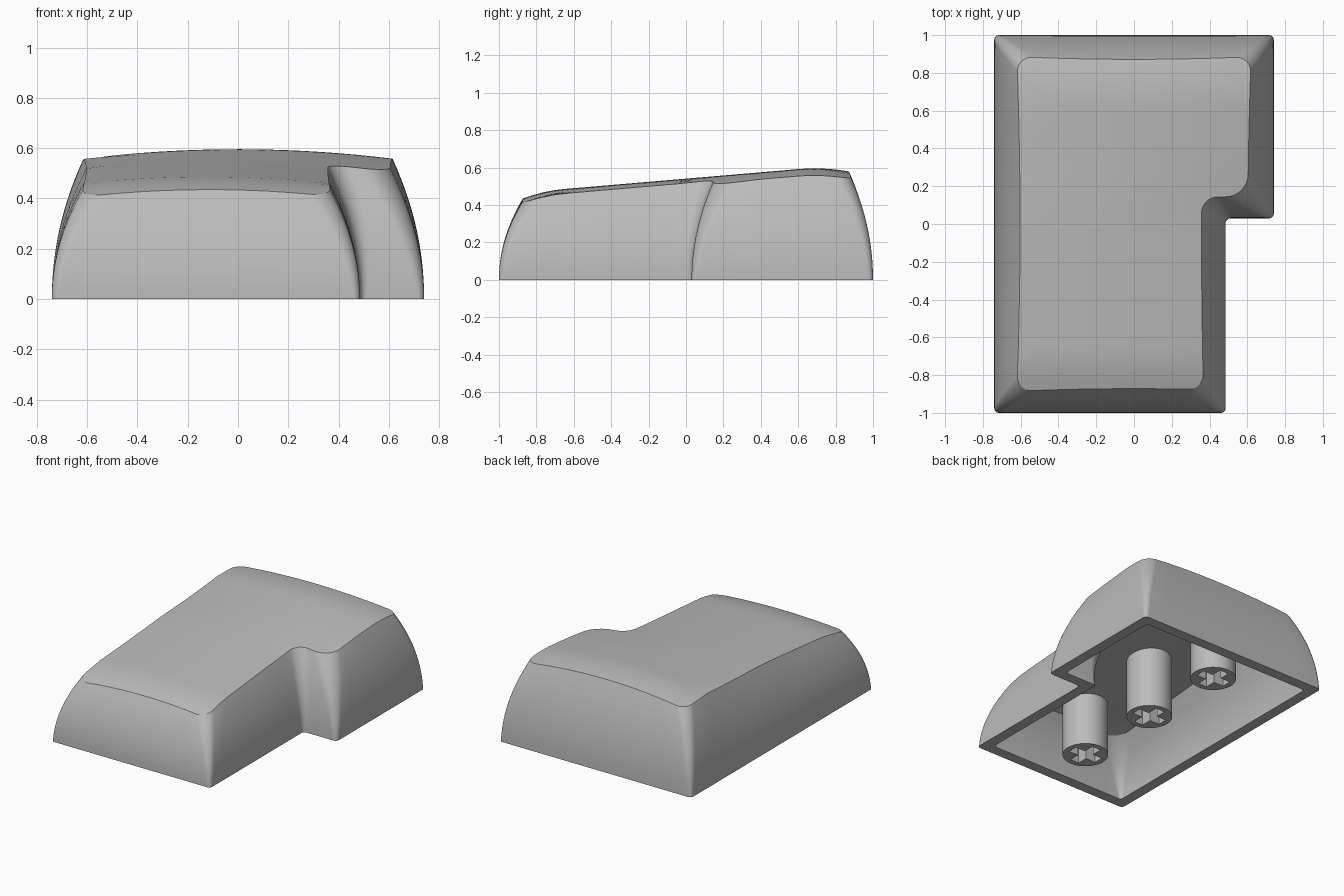
import bpy, bmesh, math
from mathutils import Vector

if "Cube" in bpy.data.objects:
    bpy.data.objects.remove(bpy.data.objects["Cube"])

grey = bpy.data.materials.new("plain_grey")
grey.use_nodes = True
COLOUR = (0.5, 0.5, 0.5, 1)
grey.diffuse_color = COLOUR
grey.node_tree.nodes["Principled BSDF"].inputs["Base Color"].default_value = COLOUR

# L-shaped footprint, counter-clockwise, and the radius each corner grows to
CORNERS = [Vector(p) for p in ((-.74, -1), (.485, -1), (.485, .03), (.74, .03), (.74, 1), (-.74, 1))]
TOP_RADII = (.08, .08, .09, .12, .08, .08)
CENTRE = Vector((-.12, .45))
STEM_X = -.13


def make_object(name, bm):
    bmesh.ops.recalc_face_normals(bm, faces=bm.faces)
    mesh = bpy.data.meshes.new(name)
    bm.to_mesh(mesh)
    bm.free()
    mesh.materials.append(grey)
    obj = bpy.data.objects.new(name, mesh)
    bpy.context.collection.objects.link(obj)
    return obj


def smooth(obj, degrees):
    bpy.ops.object.select_all(action='DESELECT')
    obj.select_set(True)
    bpy.context.view_layer.objects.active = obj
    bpy.ops.object.shade_smooth_by_angle(angle=math.radians(degrees))


def height(p):
    """Crowned top: sloping up to the back, rolled off at both ends."""
    z = .541 + .085 * p.y
    z -= .034 * (max(0, -.65 - p.y) / .23) ** 2
    z -= .038 * (max(0, p.y - .6) / .28) ** 2
    shift = STEM_X * (1 - min(1, max(0, p.y / .4)))
    return z - .1 * (p.x - shift) ** 2


def outline(inset, radii, bow, steps=10):
    """Footprint moved inward, with rounded corners and bowed edges."""
    n = len(CORNERS)
    dirs = [(CORNERS[(i + 1) % n] - CORNERS[i]).normalized() for i in range(n)]
    arcs = []
    for i, corner in enumerate(CORNERS):
        d0, d1, r = dirs[i - 1], dirs[i], radii[i]
        p = corner + inset * (Vector((-d0.y, d0.x)) + Vector((-d1.y, d1.x)))
        c = p - r * d0 + r * d1
        angles = [math.pi / 2 * k / steps for k in range(steps + 1)]
        arcs.append([c - r * d1 * math.cos(a) + r * d0 * math.sin(a) for a in angles])
    points = []
    for i, arc in enumerate(arcs):
        end = arcs[(i + 1) % n][0]
        points += arc + [arc[-1].lerp(end, k / steps) for k in range(1, steps)]
    return [Vector((p.x * (1 - .035 * bow * (1 - p.y ** 2)),
                    p.y * (1 - .015 * bow * (1 - (p.x / .62) ** 2)))) for p in points]


def skin(bm, base_inset, lean, radius, radius_scale, drop, levels=14, rings=24):
    """Curved wall from the rim up, closed by a crowned surface."""
    def ring_at(t):
        radii = [radius + (r * radius_scale - radius) * t for r in TOP_RADII]
        return outline(base_inset + lean * t ** 2, radii, t ** 2)

    edge = ring_at(1)
    loops = []
    for j in range(levels + 1):
        t = j / levels
        loops.append([bm.verts.new((p.x, p.y, t * (height(q) - drop)))
                      for p, q in zip(ring_at(t), edge)])
    for j in range(1, rings):
        pts = [p.lerp(CENTRE, j / rings) for p in edge]
        loops.append([bm.verts.new((p.x, p.y, height(p) - drop)) for p in pts])
    for a, b in zip(loops, loops[1:]):
        bridge(bm, a, b)
    hub = bm.verts.new((*CENTRE, height(CENTRE) - drop))
    last = loops[-1]
    for i in range(len(last)):
        bm.faces.new((last[i - 1], last[i], hub))
    return loops[0]


def bridge(bm, a, b):
    for i in range(len(a)):
        bm.faces.new((a[i - 1], a[i], b[i], b[i - 1]))


def prism(name, points, z0, z1):
    bm = bmesh.new()
    face = bm.faces.new([bm.verts.new((x, y, z0)) for x, y in points])
    new = bmesh.ops.extrude_face_region(bm, geom=[face])["geom"]
    bmesh.ops.translate(bm, vec=(0, 0, z1 - z0),
                        verts=[v for v in new if isinstance(v, bmesh.types.BMVert)])
    return make_object(name, bm)


# Hollow cap: outer skin, inner cavity and the flat rim joining them
bm = bmesh.new()
outer = skin(bm, 0, .115, .025, 1, 0)
inner = skin(bm, .075, .125, .02, 1.5, .11)
bridge(bm, outer, inner)
smooth(make_object("cap_shell", bm), 25)

# Three round stems, each with a cross-shaped socket
A, B = .11, .034
cross = [(A, -B), (A, B), (B, B), (B, A), (-B, A), (-B, B),
         (-A, B), (-A, -B), (-B, -B), (-B, -A), (B, -A), (B, -B)]
circle = [(.148 * math.cos(a), .148 * math.sin(a))
          for a in (2 * math.pi * k / 48 for k in range(48))]
for name, y in (("front", -.645), ("middle", 0), ("back", .645)):
    top = height(Vector((STEM_X, y))) - .06
    stem = prism(name + "_stem", circle, .012, top)
    cutter = prism(name + "_socket_cutter", cross, -.05, .22)
    for obj in (stem, cutter):
        obj.location = (STEM_X, y, 0)
    cutter.hide_render = True
    cutter.hide_set(True)
    cut = stem.modifiers.new("socket", 'BOOLEAN')
    cut.operation = 'DIFFERENCE'
    cut.solver = 'EXACT'
    cut.object = cutter
    smooth(stem, 30)
